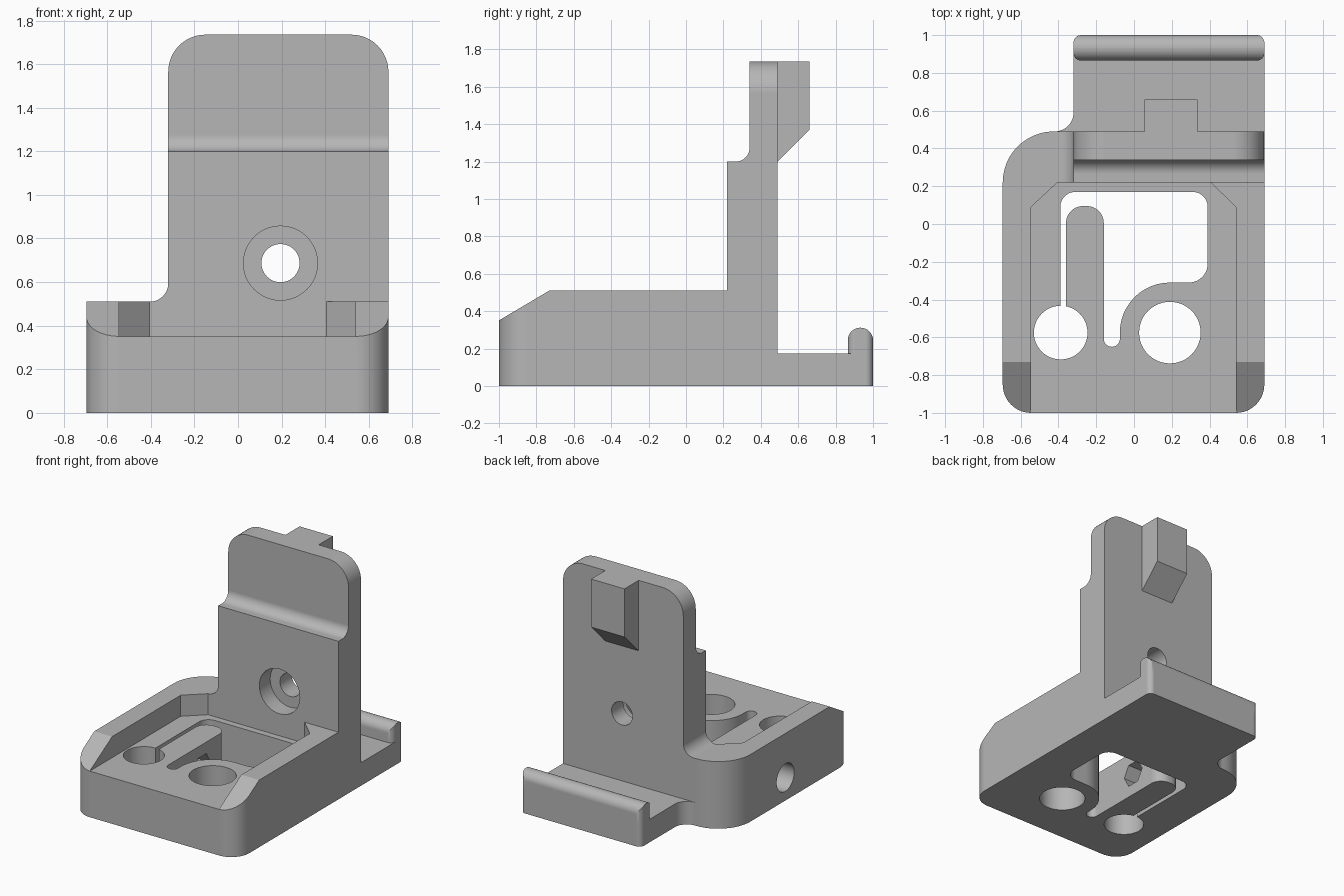
import bpy, bmesh, math
from mathutils import Vector

cube = bpy.data.objects.get("Cube")
if cube:
    bpy.data.objects.remove(cube, do_unlink=True)

grey = bpy.data.materials.new("plain_grey")
grey.use_nodes = True
grey.diffuse_color = (0.47, 0.47, 0.47, 1)
grey.node_tree.nodes["Principled BSDF"].inputs["Base Color"].default_value = grey.diffuse_color


def rounded(corners, steps=12):
    """Outline from (u, v[, radius]) corners, each filleted by its radius."""
    pts = []
    n = len(corners)
    for i, c in enumerate(corners):
        p = Vector(c[:2])
        r = c[2] if len(c) > 2 else 0
        if not r:
            pts.append(p)
            continue
        a = (Vector(corners[i - 1][:2]) - p).normalized()
        b = (Vector(corners[(i + 1) % n][:2]) - p).normalized()
        half = a.angle(b) / 2
        centre = p + (a + b).normalized() * r / math.sin(half)
        start = p + a * r / math.tan(half) - centre
        end = p + b * r / math.tan(half) - centre
        sweep = start.angle_signed(end)
        for k in range(steps + 1):
            t = -sweep * k / steps
            pts.append(centre + Vector((start.x * math.cos(t) - start.y * math.sin(t),
                                        start.x * math.sin(t) + start.y * math.cos(t))))
    return pts


def ring(u, v, r, sides=48):
    return [Vector((u + r * math.cos(math.tau * k / sides),
                    v + r * math.sin(math.tau * k / sides))) for k in range(sides)]


def prism(name, outline, axis, low, high):
    """Extrude a flat outline along one axis."""
    place = {"x": lambda p, w: (w, p.x, p.y),
             "y": lambda p, w: (p.x, w, p.y),
             "z": lambda p, w: (p.x, p.y, w)}[axis]
    bm = bmesh.new()
    face = bm.faces.new([bm.verts.new(place(p, low)) for p in outline])
    made = bmesh.ops.extrude_face_region(bm, geom=[face])["geom"]
    shift = Vector(place(Vector((0, 0)), high - low))
    bmesh.ops.translate(bm, vec=shift, verts=[g for g in made if isinstance(g, bmesh.types.BMVert)])
    bmesh.ops.remove_doubles(bm, verts=bm.verts, dist=0.0001)
    bmesh.ops.recalc_face_normals(bm, faces=bm.faces)
    mesh = bpy.data.meshes.new(name)
    bm.to_mesh(mesh)
    bm.free()
    mesh.materials.append(grey)
    obj = bpy.data.objects.new(name, mesh)
    bpy.context.collection.objects.link(obj)
    return obj


def activate(obj):
    bpy.ops.object.select_all(action="DESELECT")
    obj.select_set(True)
    bpy.context.view_layer.objects.active = obj


def combine(obj, outline, axis, low, high, operation="DIFFERENCE"):
    """Boolean a prism with the part, then discard the helper."""
    tool = prism("cutter", outline, axis, low, high)
    tool.hide_render = True
    mod = obj.modifiers.new("cut", "BOOLEAN")
    mod.operation = operation
    mod.solver = "EXACT"
    mod.object = tool
    activate(obj)
    bpy.ops.object.modifier_apply(modifier=mod.name)
    bpy.data.objects.remove(tool, do_unlink=True)


LEFT, RIGHT, WALL, FRONT, BACK = -0.695, 0.69, -0.32, 0.22, 0.49
RIM, FLOOR, PLATE, TOP = 0.51, 0.35, 0.175, 1.735

# Base with rear foot plate
base = prism("base", rounded([
    (LEFT, -1, 0.15), (RIGHT, -1, 0.15), (RIGHT, 1, 0.04),
    (WALL, 1, 0.04), (WALL, BACK, 0.1), (LEFT, BACK, 0.27)]), "z", 0, RIM)
combine(base, rounded([(-1, BACK), (1, BACK), (1, 1.2), (-1, 1.2)]), "z", PLATE, 1)

# Sloped front of the rim, and the pocket inside it
combine(base, rounded([(-1.27, 0.191), (-0.46, 0.671), (-1.27, 0.671)]), "x", -1, 1)
combine(base, rounded([(-0.545, -1.2), (0.54, -1.2), (0.54, 0.09), (0.405, FRONT),
                       (-0.405, FRONT), (-0.545, 0.09)]), "z", FLOOR, 0.8)

# Floor window that leaves a flexible finger and a round boss
combine(base, rounded([
    (-0.39, 0.17, 0.08), (0.39, 0.17, 0.08), (0.39, -0.31, 0.1),
    (-0.075, -0.31, 0.265), (-0.075, -0.65, 0.042), (-0.16, -0.65, 0.042),
    (-0.16, 0.095, 0.09), (-0.36, 0.095, 0.09), (-0.36, -0.5), (-0.39, -0.5)]),
    "z", -0.1, 0.8)
for x, radius in ((-0.388, 0.142), (0.19, 0.163)):
    combine(base, ring(x, -0.575, radius), "z", -0.1, 0.8)

# Side screw hole and the hexagonal nut seat in the finger
combine(base, ring(-0.2, PLATE, 0.105), "x", -0.9, -0.375)
combine(base, ring(-0.2, PLATE, 0.1, 6), "x", -0.375, -0.1)

# Upright with rounded top, thinner upper half and counterbored hole
upright = prism("upright", rounded([
    (RIGHT, RIM), (RIGHT, TOP, 0.17), (WALL, TOP, 0.17),
    (WALL, RIM, 0.085), (-0.405, RIM)]), "y", FRONT, BACK)
combine(upright, rounded([(0, 1.2), (0.34, 1.2, 0.075), (0.34, 2), (0, 2)]), "x", -1, 1)
combine(upright, ring(0.195, 0.687, 0.17), "y", 0, 0.35)
combine(upright, ring(0.195, 0.687, 0.0875), "y", 0, 0.8)

# Hook block behind the top
hook = prism("hook", rounded([
    (BACK, 1.2), (0.66, 1.37), (0.66, TOP), (BACK, TOP)]), "x", 0.055, 0.335)

# Round-topped lip along the rear edge
lip = prism("rear_lip", rounded([
    (0.865, PLATE), (1, PLATE), (1, 0.312, 0.067), (0.865, 0.312, 0.067)]), "x", WALL, RIGHT)
combine(lip, rounded([(WALL, 0.865, 0.04), (RIGHT, 0.865, 0.04), (RIGHT, 1, 0.04),
                      (WALL, 1, 0.04)]), "z", 0, 1, "INTERSECT")

# Smooth fillets, crisp edges
for part in (base, upright, hook, lip):
    activate(part)
    bpy.ops.object.shade_smooth_by_angle(angle=math.radians(30))
    part.modifiers.new("even_normals", "WEIGHTED_NORMAL").keep_sharp = True
